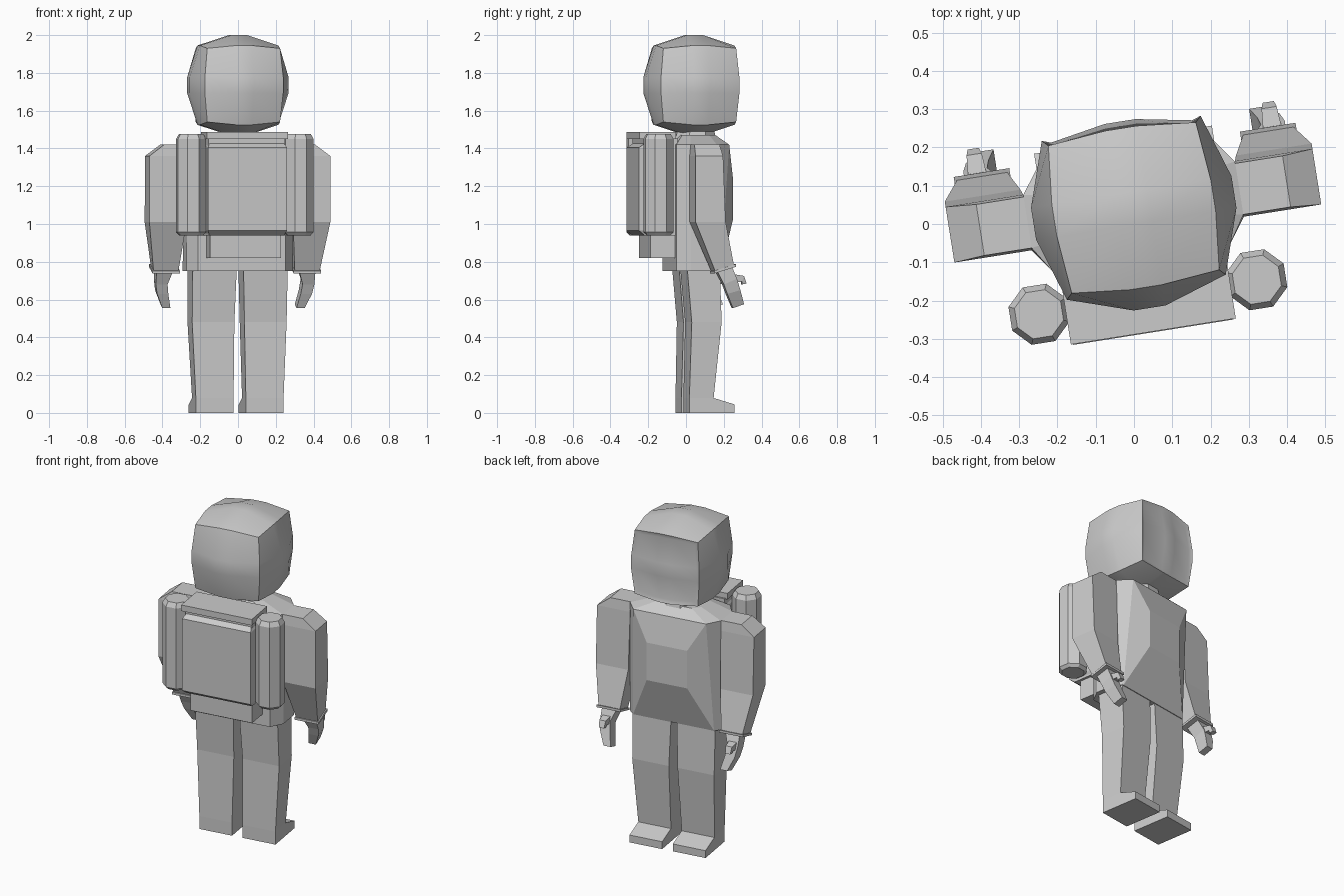
import bpy, bmesh, math
from mathutils import Matrix, Vector

if "Cube" in bpy.data.objects:
    bpy.data.objects.remove(bpy.data.objects["Cube"])

# The figure faces away (+y), turned 9 degrees about z
TURN = Matrix.Rotation(math.radians(9), 4, 'Z') @ Matrix.Translation((0.006, 0, 0))


def finish(bm, name, side=1):
    bm.transform(Matrix.Diagonal((side, 1, 1, 1)))
    bm.transform(TURN)
    bmesh.ops.recalc_face_normals(bm, faces=bm.faces)
    me = bpy.data.meshes.new(name)
    bm.to_mesh(me)
    bm.free()
    ob = bpy.data.objects.new(name, me)
    bpy.context.collection.objects.link(ob)
    return ob


def loft_bm(rings):
    bm = bmesh.new()
    loops = [[bm.verts.new(p) for p in r] for r in rings]
    n = len(rings[0])
    for a, b in zip(loops, loops[1:]):
        for i in range(n):
            j = (i + 1) % n
            bm.faces.new((a[i], a[j], b[j], b[i]))
    bm.faces.new(loops[0])
    bm.faces.new(loops[-1])
    bmesh.ops.recalc_face_normals(bm, faces=bm.faces)
    return bm


def loft(name, rings, side=1):
    return finish(loft_bm(rings), name, side)


def rect(x0, x1, y0, y1, z, zf=None):
    """Rectangle ring; zf is the height of its front (+y) edge."""
    zf = z if zf is None else zf
    return [(x0, y0, z), (x1, y0, z), (x1, y1, zf), (x0, y1, zf)]


def box(name, x0, x1, y0, y1, z0, z1):
    return loft(name, [rect(x0, x1, y0, y1, z0), rect(x0, x1, y0, y1, z1)])


def octagon(z, back, sb, sf, front):
    half = [back, sb, sf, front]
    return [(x, y, z) for x, y in half] + [(-x, y, z) for x, y in reversed(half)]


# Torso: chamfered block with a sloping collar and a raised chest panel
bm = loft_bm([
    octagon(0.75, (.235, -.09), (.285, -.02), (.285, .11), (.25, .145)),
    octagon(1.42, (.235, -.09), (.28, -.02), (.28, .12), (.225, .195)),
    octagon(1.47, (.11, -.04), (.15, 0), (.15, .10), (.11, .14))])
front = max((f for f in bm.faces if abs(f.normal.z) < .5),
            key=lambda f: f.calc_center_median().y)
bmesh.ops.inset_individual(bm, faces=[front], thickness=.1)
for v in front.verts:
    v.co = (math.copysign(.125, v.co.x), .23, 1.25 if v.co.z > 1.1 else 1.02)
finish(bm, "torso")

# Neck
loft("neck", [[(r * math.cos(a), .045 + r * math.sin(a), z)
               for a in (math.pi / 8 + k * math.pi / 4 for k in range(8))]
              for r, z in ((.12, 1.44), (.1, 1.52))])

# Helmet: rounded cube of 3 x 3 panels per side, with a slightly sunken visor
bm = bmesh.new()
bmesh.ops.create_cube(bm, size=1)
bmesh.ops.subdivide_edges(bm, edges=bm.edges, cuts=2, use_grid_fill=True)
visor = [f for f in bm.faces if f.normal.y > .9]
for v in bm.verts:
    outer = [abs(c) > .4 for c in v.co]
    size = (.265, .21, .195)[sum(outer) - 1]
    v.co = [math.copysign(size if o else .042, c) for c, o in zip(v.co, outer)]
    if outer == [False, True, False] and v.co.y > 0:
        v.co.y = .24
bm.normal_update()
bmesh.ops.inset_region(bm, faces=visor, thickness=.022, depth=-.012,
                       use_even_offset=True)
bm.transform(Matrix.Translation((0, .042, 1.735)))
helmet = finish(bm, "helmet")
bpy.context.view_layer.objects.active = helmet
helmet.select_set(True)
bpy.ops.object.shade_smooth_by_angle(angle=math.radians(33))
helmet.select_set(False)

# Backpack: core, chamfered main panel, lid and lower box
box("backpack_core", -.205, .205, -.255, -.08, .94, 1.455)
loft("backpack_panel", [
    rect(-.2, .2, -.255, -.1, .94), rect(-.212, .212, -.287, -.1, .965),
    rect(-.212, .212, -.287, -.1, 1.405), rect(-.2, .2, -.255, -.1, 1.425)])
box("backpack_lid", -.218, .218, -.285, -.09, 1.45, 1.487)
box("backpack_lower_box", -.19, .19, -.222, -.07, .82, .95)

for s, tag in ((1, "right"), (-1, "left")):
    # Air tanks
    loft(tag + "_tank", [
        [(.288 + r * math.cos(a), -.194 + r * math.sin(a), z)
         for a in (math.pi / 8 + k * math.pi / 4 for k in range(8))]
        for r, z in ((.066, .94), (.082, .957), (.082, 1.45), (.066, 1.477))], s)

    # Legs and feet
    loft(tag + "_leg", [
        rect(.033, .235, -.02, .115, 0), rect(.033, .235, -.02, .11, .08),
        rect(.027, .253, -.01, .15, .48), rect(.018, .255, -.035, .14, .77)], s)
    loft(tag + "_foot", [
        rect(.033, .235, .09, .222, 0),
        rect(.033, .235, .09, .222, .085, .045)], s)

    # Arm: squared shoulder bevelled on the outside, bent at the elbow
    loft(tag + "_arm", [
        rect(.312, .445, .085, .185, .75, .785),
        rect(.285, .485, -.026, .135, 1.01),
        rect(.28, .485, -.026, .121, 1.36),
        rect(.28, .405, -.02, .115, 1.42)], s)
    loft(tag + "_cuff", [
        rect(.305, .452, .08, .195, .738, .773),
        rect(.305, .452, .08, .195, .752, .788)], s)

    # Mitten hand with a hooked thumb
    loft(tag + "_hand", [
        rect(.338, .425, .10, .18, .75, .77),
        rect(.362, .425, .135, .205, .68, .71),
        rect(.355, .415, .155, .225, .63, .65),
        rect(.338, .382, .19, .25, .555, .575)], s)
    loft(tag + "_thumb", [
        [(x, y, z) for x, y, z in ((a, p, q), (b, p, q), (b, m, n), (a, m, n))]
        for a, b, p, q, m, n in ((.365, .415, .185, .69, .185, .735),
                                 (.37, .41, .235, .695, .245, .725),
                                 (.375, .405, .235, .68, .26, .685))], s)
